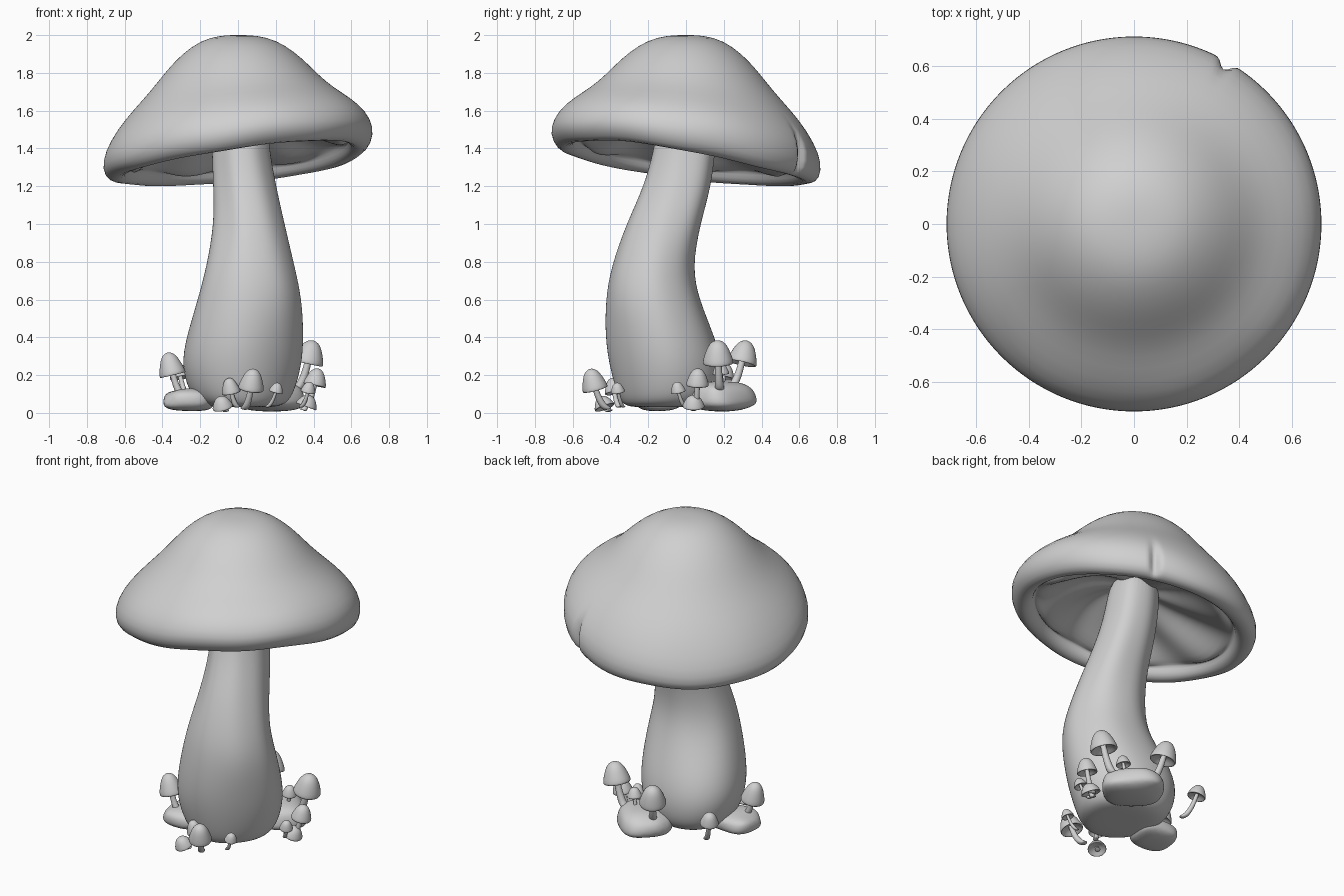
import bpy, bmesh, math, random
from mathutils import Vector

if "Cube" in bpy.data.objects:
    bpy.data.objects.remove(bpy.data.objects["Cube"], do_unlink=True)

TONE = (0.63, 0.63, 0.63, 1)
GREY = bpy.data.materials.new("clay grey")
GREY.use_nodes = True
GREY.diffuse_color = TONE
GREY.node_tree.nodes["Principled BSDF"].inputs["Base Color"].default_value = TONE


def finish(bm, name, levels):
    bmesh.ops.recalc_face_normals(bm, faces=bm.faces)
    mesh = bpy.data.meshes.new(name)
    bm.to_mesh(mesh)
    bm.free()
    mesh.materials.append(GREY)
    ob = bpy.data.objects.new(name, mesh)
    bpy.context.collection.objects.link(ob)
    bpy.ops.object.select_all(action='DESELECT')
    ob.select_set(True)
    bpy.context.view_layer.objects.active = ob
    bpy.ops.object.shade_smooth()
    sub = ob.modifiers.new("smooth", 'SUBSURF')
    sub.levels = sub.render_levels = levels


def loft(name, count, sides, point, levels=1):
    """Skin rings of points given by point(ring, angle) and fan the two ends shut."""
    bm = bmesh.new()
    rings = [[bm.verts.new(point(i, math.tau * j / sides)) for j in range(sides)]
             for i in range(count)]
    for a, b in zip(rings, rings[1:]):
        for j in range(sides):
            k = (j + 1) % sides
            bm.faces.new((a[j], a[k], b[k], b[j]))
    for ring in (rings[0], rings[-1]):
        mid = bm.verts.new(sum((v.co for v in ring), Vector()) / sides)
        for j in range(sides):
            bm.faces.new((ring[j], ring[(j + 1) % sides], mid))
    finish(bm, name, levels)


def toward(a, degrees):
    """How far angle a faces the given direction, from 0 to 1."""
    return max(0, math.cos(a - math.radians(degrees))) ** 2


# Large cap: a dome profile, rolled lip and hollow underside, tilted at the rim
OUTER = [(.03, 2), (.1, 1.997), (.2, 1.973), (.3, 1.903), (.37, 1.833), (.43, 1.765),
         (.5, 1.692), (.6, 1.605), (.68, 1.51), (.718, 1.42), (.708, 1.35), (.665, 1.31)]
UNDER = [(.615, 1.315), (.588, 1.345), (.58, 1.385), (.56, 1.36), (.5, 1.39), (.42, 1.44),
         (.32, 1.49), (.2, 1.53), (.05, 1.56)]
CAP = OUTER + UNDER
NOTCH = math.radians(60)


def cap_point(i, a):
    r, z = CAP[i]
    under = i >= len(OUTER)
    tilt = 1 if under else min(1, (r / .7) ** 2)
    if under and r < .57:                       # swirling folds inside the bowl
        z += .026 * math.sin(6 * a + 9 * r) * min(1, r / .3)
    elif r > .62:
        z += .007 * math.sin(5 * a) * math.sin(3 * a + 1)
    if i > 9 and r > .57:                       # uneven lip
        z += .02 * toward(a, -45) - .03 * toward(a, 45)
    if r > .69 and abs(a - NOTCH) < .01:        # small crack in the rim
        r -= .06
    x, y = r * math.cos(a), r * math.sin(a)
    return x, y, z + .128 * tilt * (x - y)


loft("large_cap", len(CAP), 150, cap_point)

# Large stem: height, then its left/right and front/back limits
STEM = [(.03, -.13, .2, -.3, .07), (.05, -.2, .26, -.34, .13), (.11, -.255, .3, -.37, .175),
        (.25, -.295, .34, -.408, .19), (.4, -.27, .35, -.43, .15),
        (.6, -.215, .338, -.426, .07), (.77, -.17, .3, -.398, .033),
        (1, -.13, .242, -.32, .072), (1.2, -.134, .198, -.225, .13),
        (1.4, -.142, .162, -.172, .153), (1.6, -.14, .15, -.14, .16)]


def stem_point(i, a):
    z, x0, x1, y0, y1 = STEM[i]
    f = 1 + .012 * math.sin(7 * a + 2 * z) * min(1, z)
    if z > .9:
        f += .12 * toward(a, 45) ** 3 - .08 * toward(a, 225) ** 3
    elif z < .5:
        f += .1 * toward(a, 135) ** 3 - .06 * toward(a, -45) ** 3
    return ((x0 + x1) / 2 + f * (x1 - x0) / 2 * math.cos(a),
            (y0 + y1) / 2 + f * (y1 - y0) / 2 * math.sin(a), z)


loft("large_stem", len(STEM), 40, stem_point, 2)

# Small mushrooms: bell cap profile as fractions of radius and height
BELL = [(.1, 1.02), (.44, .96), (.74, .74), (.97, .4), (1.14, .08), (1.1, -.03),
        (.95, .02), (.6, .18), (.2, .25)]


def small_mushroom(name, cap, radius, height, root):
    cap, root = Vector(cap), Vector(root)
    span = cap - root
    lean = Vector((span.x, span.y, span.length * 2)).normalized()
    turn = Vector((0, 0, 1)).rotation_difference(lean)

    def bell(i, a):
        r, h = BELL[i]
        return cap + turn @ Vector((r * radius * math.cos(a), r * radius * math.sin(a), h * height))

    def stalk(i, a):
        t = i / 6
        centre = root + Vector((span.x * t ** .7, span.y * t ** .7, span.z * t ** 1.3))
        if i == 6:
            centre += lean * height * .4
        r = radius * (.37 - .12 * t)
        return centre + turn @ Vector((r * math.cos(a), r * math.sin(a), 0))

    loft(name + "_cap", len(BELL), 16, bell)
    loft(name + "_stalk", 7, 10, stalk)


CLUSTER = [
    ("rock_right", (-.345, -.18, .2), .064, .12, (-.28, -.18, .08)),
    ("back_right", (-.305, .2, .185), .05, .075, (-.24, .14, .05)),
    ("front_tall", (.068, -.48, .125), .062, .11, (.03, -.41, .02)),
    ("front_mid", (-.035, -.38, .105), .045, .08, (0, -.35, .03)),
    ("front_left", (.2, -.36, .11), .034, .05, (.15, -.33, .03)),
    ("front_low", (-.08, -.43, .028), .05, .062, (-.06, -.4, .01)),
    ("rock_left_tall", (.37, .17, .262), .074, .122, (.3, .18, .12)),
    ("rock_back_tall", (.03, .295, .262), .072, .122, (.08, .22, .12)),
    ("rock_small", (.235, .185, .205), .04, .06, (.21, .2, .11)),
    ("left_mid", (.405, .06, .145), .055, .09, (.35, .05, .03)),
    ("left_small", (.37, -.04, .11), .036, .055, (.33, .0, .03)),
    ("left_low", (.36, .04, .033), .053, .062, (.34, .04, .015)),
]
for label, *shape in CLUSTER:
    small_mushroom(label + "_mushroom", *shape)


# Rocks: lumpy rounded blocks, a little wider at the foot
def rock(name, centre, size, spin, seed):
    rng = random.Random(seed)
    bm = bmesh.new()
    bmesh.ops.create_icosphere(bm, subdivisions=3, radius=1)
    lump = [Vector([rng.uniform(-2, 2) for _ in range(3)]) for _ in range(3)]
    c, s = math.cos(spin), math.sin(spin)
    for v in bm.verts:
        swell = 1 + .03 * sum(math.sin(2 * v.co.dot(k)) for k in lump)
        p = Vector([math.copysign(abs(q) ** .75, q) * swell * w for q, w in zip(v.co, size)])
        p.x *= 1 - .12 * v.co.z
        p.y *= 1 - .12 * v.co.z
        v.co = Vector((p.x * c - p.y * s, p.x * s + p.y * c, p.z)) + Vector(centre)
    finish(bm, name, 1)


rock("back_rock", (.165, .19, .09), (.18, .155, .08), math.radians(135), 3)
rock("front_right_rock", (-.262, -.14, .07), (.132, .128, .06), 0, 8)
